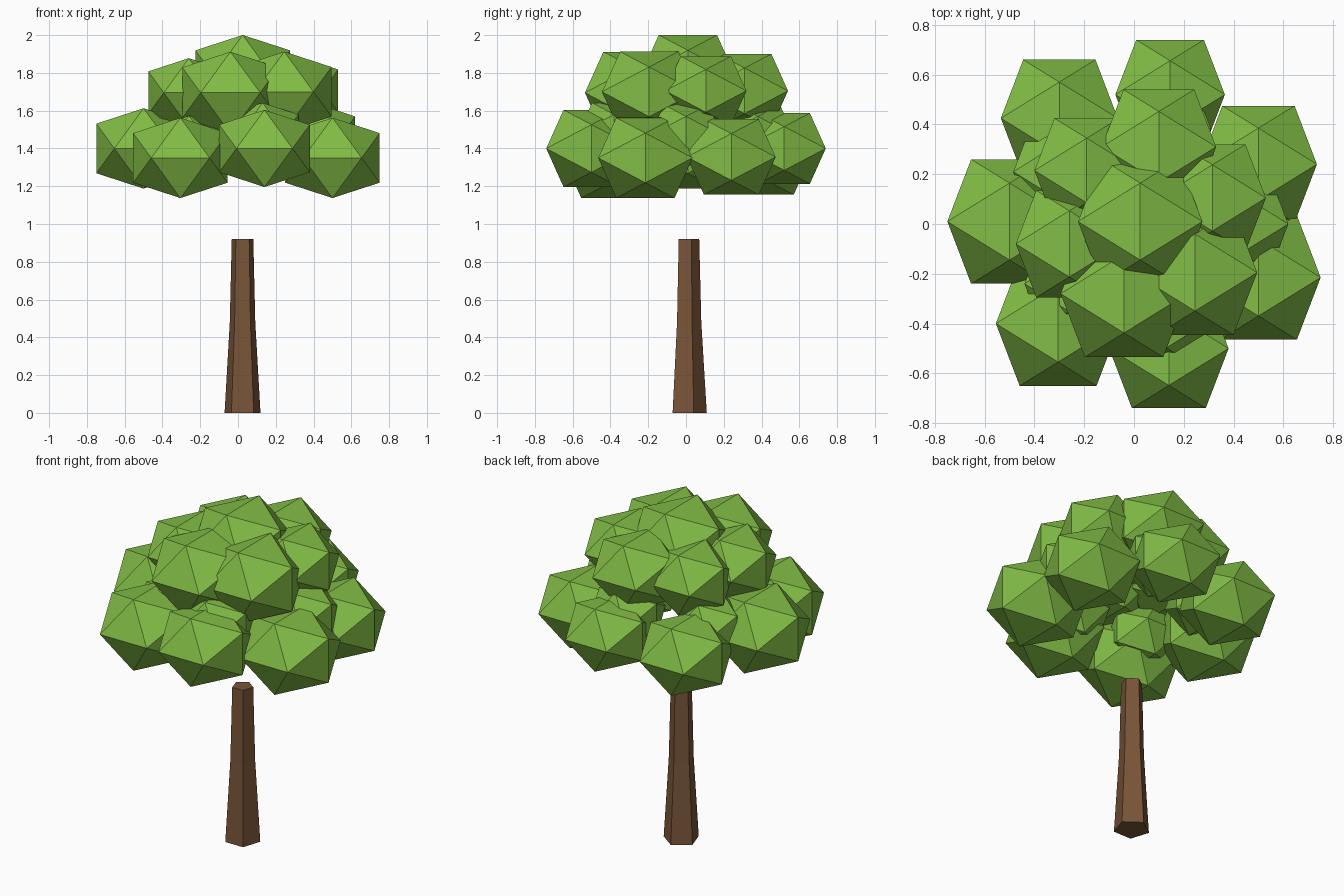
import bpy, bmesh, math
from mathutils import Vector

if "Cube" in bpy.data.objects:
    bpy.data.objects.remove(bpy.data.objects["Cube"])


def material(name, color):
    m = bpy.data.materials.new(name)
    m.diffuse_color = (*color, 1)
    m.use_nodes = True
    m.node_tree.nodes["Principled BSDF"].inputs["Base Color"].default_value = m.diffuse_color
    return m


def finish(bm, name, mat):
    bmesh.ops.recalc_face_normals(bm, faces=bm.faces)
    mesh = bpy.data.meshes.new(name)
    bm.to_mesh(mesh)
    bm.free()
    mesh.materials.append(mat)
    ob = bpy.data.objects.new(name, mesh)
    bpy.context.collection.objects.link(ob)
    return ob


leaf = material("leaf_green", (0.22, 0.50, 0.06))
bark = material("bark_brown", (0.19, 0.09, 0.04))
K = (math.sqrt(5) - 1) / 2


def clump(name, x, y, z, r, squash=0.85):
    """Slightly flattened icosahedron with its top edge along y."""
    bm = bmesh.new()
    for a in (-K, K):
        for b in (-1, 1):
            for p in ((0, a, b), (a, b, 0), (b, 0, a)):
                bm.verts.new(Vector((x + p[0] * r, y + p[1] * r, z + p[2] * r * squash)))
    bmesh.ops.convex_hull(bm, input=bm.verts)
    return finish(bm, name, leaf)


# Foliage tiers: x, y, z, radius
tiers = {
    "lower_leaves": [
        (-0.50, 0.01, 1.40, 0.25), (-0.305, -0.40, 1.35, 0.25),
        (0.14, -0.50, 1.40, 0.24), (0.50, -0.215, 1.35, 0.25),
        (0.50, 0.24, 1.355, 0.235), (0.145, 0.52, 1.40, 0.22),
        (-0.30, 0.425, 1.355, 0.235)],
    "inner_leaves": [
        (0.43, 0.0, 1.47, 0.19), (0.12, 0.38, 1.47, 0.19),
        (-0.305, 0.21, 1.45, 0.18), (-0.26, -0.24, 1.42, 0.18),
        (0.13, -0.38, 1.48, 0.19)],
    "upper_leaves": [
        (-0.19, 0.215, 1.70, 0.21), (-0.26, -0.08, 1.695, 0.215),
        (-0.04, -0.28, 1.695, 0.255), (0.245, -0.195, 1.70, 0.25),
        (0.315, 0.105, 1.705, 0.215), (0.10, 0.31, 1.705, 0.23)],
    "crown_leaves": [(0.025, 0.01, 1.788, 0.25)],
}
for name, items in tiers.items():
    for i, c in enumerate(items):
        clump(f"{name}_{i + 1}", *c)

# Five-sided tapering trunk
bm = bmesh.new()
rings = []
for z, r in ((0, 0.10), (0.48, 0.071), (0.92, 0.06)):
    angles = [math.radians(90 + 72 * i) for i in range(5)]
    rings.append([bm.verts.new((0.024 + r * math.cos(a), 0.01 + r * math.sin(a), z))
                  for a in angles])
for lo, hi in zip(rings, rings[1:]):
    for i in range(5):
        j = (i + 1) % 5
        bm.faces.new((lo[i], lo[j], hi[j], hi[i]))
bm.faces.new(rings[0])
bm.faces.new(rings[-1])
finish(bm, "trunk", bark)
